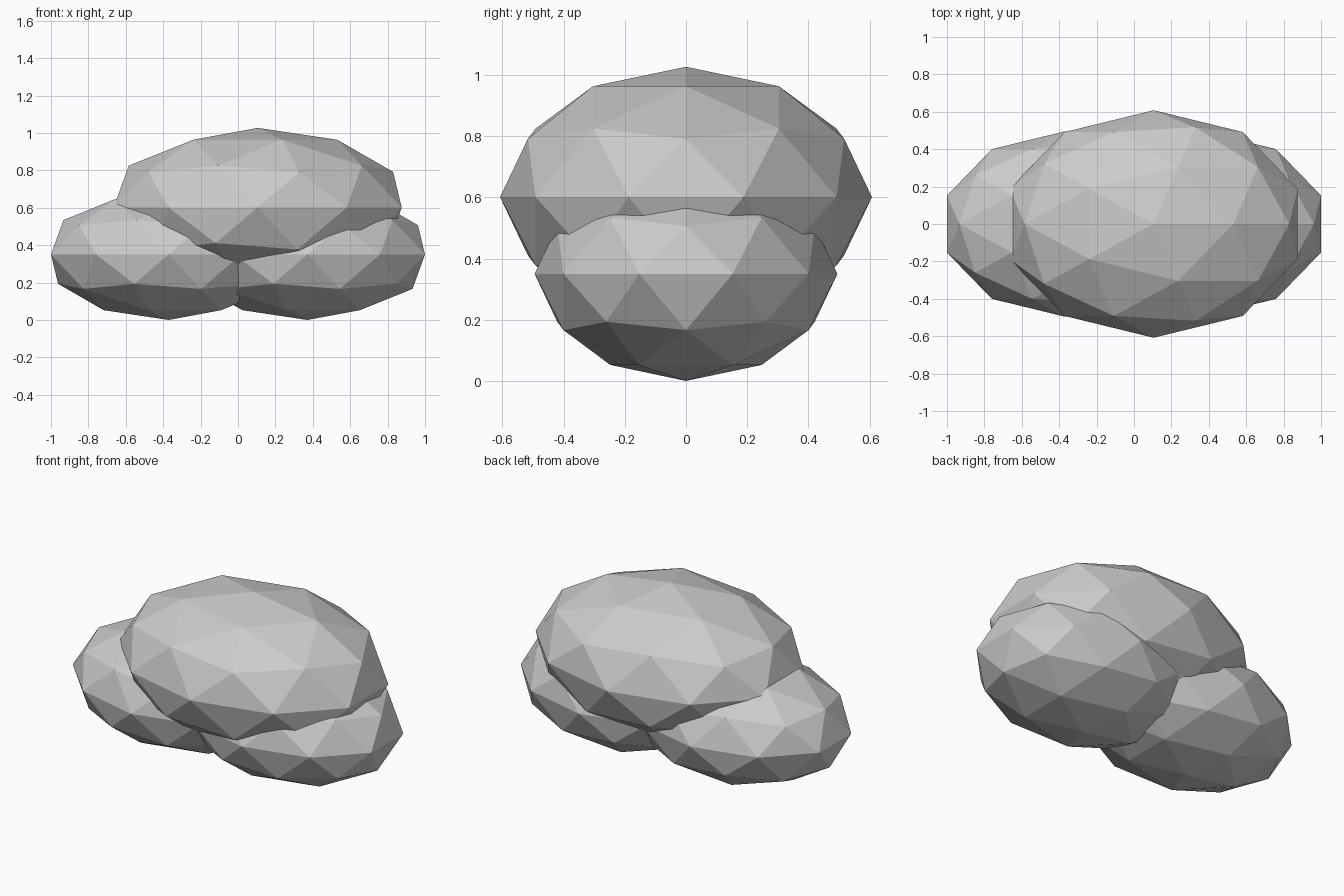
import bpy

if "Cube" in bpy.data.objects:
    bpy.data.objects.remove(bpy.data.objects["Cube"])


def stone(name, centre, radii):
    """Low-poly flat-shaded boulder: a stretched icosphere."""
    bpy.ops.mesh.primitive_ico_sphere_add(subdivisions=2, radius=1, location=centre)
    obj = bpy.context.object
    obj.name = name
    obj.scale = radii
    bpy.ops.object.transform_apply(location=False, rotation=False, scale=True)
    bpy.ops.object.shade_flat()
    return obj


# Two equal lower stones, side by side
for side, sign in (("left", -1), ("right", 1)):
    stone(f"lower_stone_{side}", (sign * 0.371, 0, 0.35), (0.661, 0.495, 0.35))

# Larger stone resting on top, slightly off centre
stone("upper_stone", (0.105, 0, 0.601), (0.81, 0.608, 0.426))
